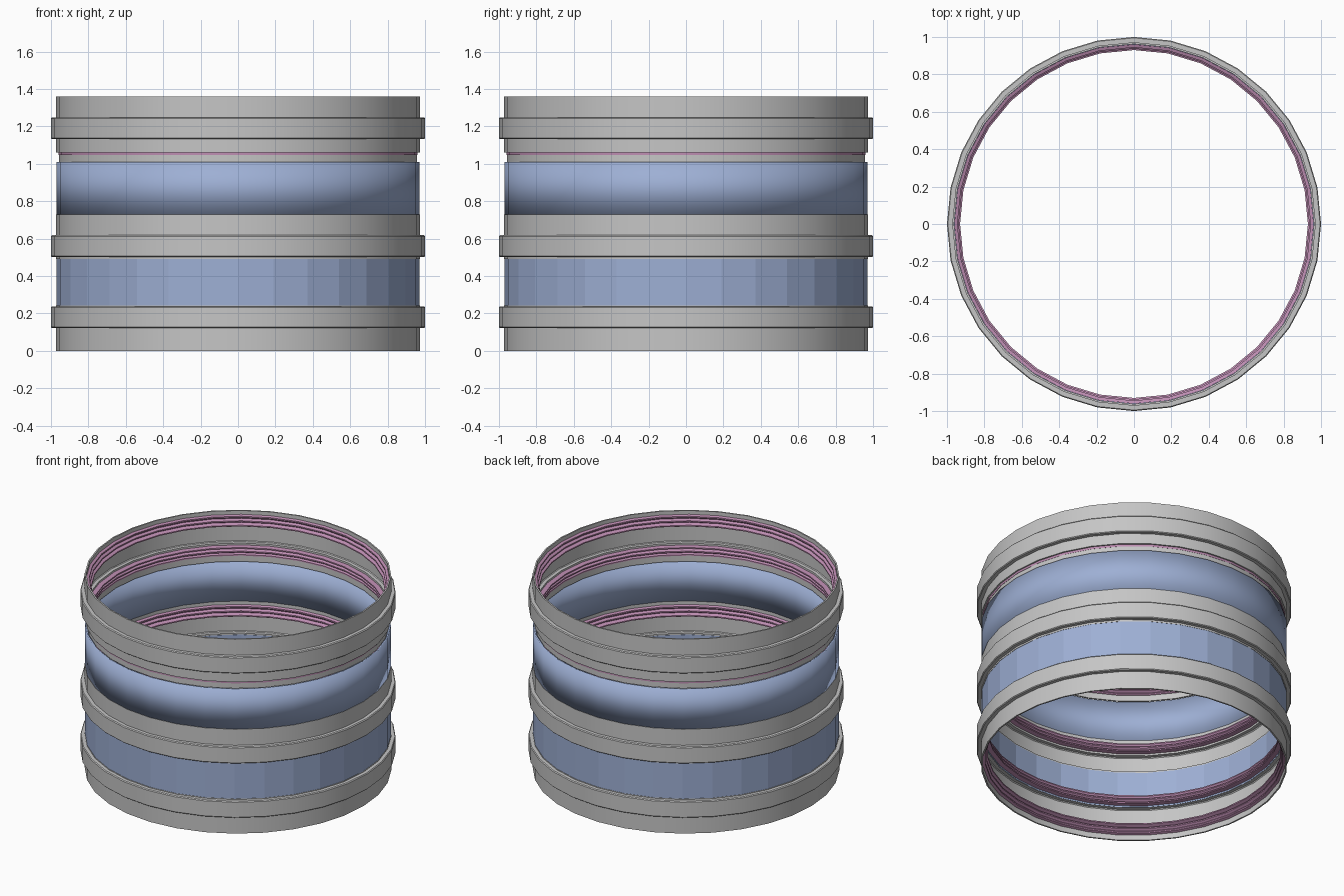
import bpy, bmesh, math

if "Cube" in bpy.data.objects:
    bpy.data.objects.remove(bpy.data.objects["Cube"], do_unlink=True)

SIDES = 32
WALL = 0.01


def material(name, rgb):
    m = bpy.data.materials.new(name)
    m.use_nodes = True
    m.diffuse_color = (*rgb, 1)
    m.node_tree.nodes["Principled BSDF"].inputs["Base Color"].default_value = (*rgb, 1)
    return m


grey = material("steel grey", (0.56, 0.56, 0.56))
blue = material("pipe blue", (0.34, 0.43, 0.66))
pink = material("seal pink", (0.52, 0.27, 0.45))


def lathe(name, profile, mat, smooth=None):
    """Spin a closed (radius, height) outline into a ring."""
    bm = bmesh.new()
    rings = []
    for i in range(SIDES):
        a = 2 * math.pi * i / SIDES
        rings.append([bm.verts.new((r * math.cos(a), r * math.sin(a), z)) for r, z in profile])
    n = len(profile)
    for i in range(SIDES):
        p, q = rings[i], rings[(i + 1) % SIDES]
        for j in range(n):
            k = (j + 1) % n
            bm.faces.new((p[j], q[j], q[k], p[k]))
    bmesh.ops.recalc_face_normals(bm, faces=bm.faces)
    mesh = bpy.data.meshes.new(name)
    bm.to_mesh(mesh)
    bm.free()
    mesh.materials.append(mat)
    obj = bpy.data.objects.new(name, mesh)
    bpy.context.collection.objects.link(obj)
    if smooth == "all":
        mesh.shade_smooth()
    elif smooth == "angle":
        bpy.ops.object.select_all(action="DESELECT")
        obj.select_set(True)
        bpy.context.view_layer.objects.active = obj
        bpy.ops.object.shade_smooth_by_angle(angle=math.radians(30))
    return obj


def shell(outer):
    """Close an outer wall line with a parallel inner one."""
    return outer + [(r - WALL, z) for r, z in reversed(outer)]


def seal(name, z, up):
    """Rubber seal with three fins, leaning towards the coupler middle."""
    fins = [(0.961, 0), (0.930, 0.004), (0.930, 0.012), (0.952, 0.022),
            (0.937, 0.032), (0.937, 0.040), (0.952, 0.050),
            (0.944, 0.060), (0.944, 0.068), (0.961, 0.074)]
    lathe(name, [(r, z + up * h) for r, h in fins], pink, "angle")


def band(z, r=0.972):
    """Raised middle band of a coupler, with small chamfers."""
    return [(r, z + 0.115), (r, z + 0.122), (0.995, z + 0.122), (1.0, z + 0.127),
            (1.0, z + 0.232), (0.995, z + 0.238), (r, z + 0.238)]


# Couplers
lathe("bottom_coupler", shell([(0.972, 0)] + band(0) + [(0.972, 0.243)]), grey, "angle")
lathe("middle_coupler", shell([(0.972, 0.49)] + band(0.38) + [(0.972, 0.73)]), grey, "angle")
lathe("top_coupler", shell([(0.972, 1.06)] + band(1.01) + [(0.972, 1.36)]), grey, "angle")
lathe("top_coupler_neck", shell([(0.958, 1.01), (0.958, 1.052)]), grey, "angle")

# Pipes
lathe("lower_pipe", shell([(0.97, 0.24), (0.97, 0.492)]), blue)
lathe("upper_pipe", shell([(0.97, 0.728), (0.97, 1.01)]), blue, "all")

# Seals
for part, base, lower in (("bottom", 0, True), ("middle", 0.38, False), ("top", 1.01, True)):
    seal(part + "_upper_seal", base + 0.25, 1)
    if lower:
        seal(part + "_lower_seal", base + 0.11, -1)
